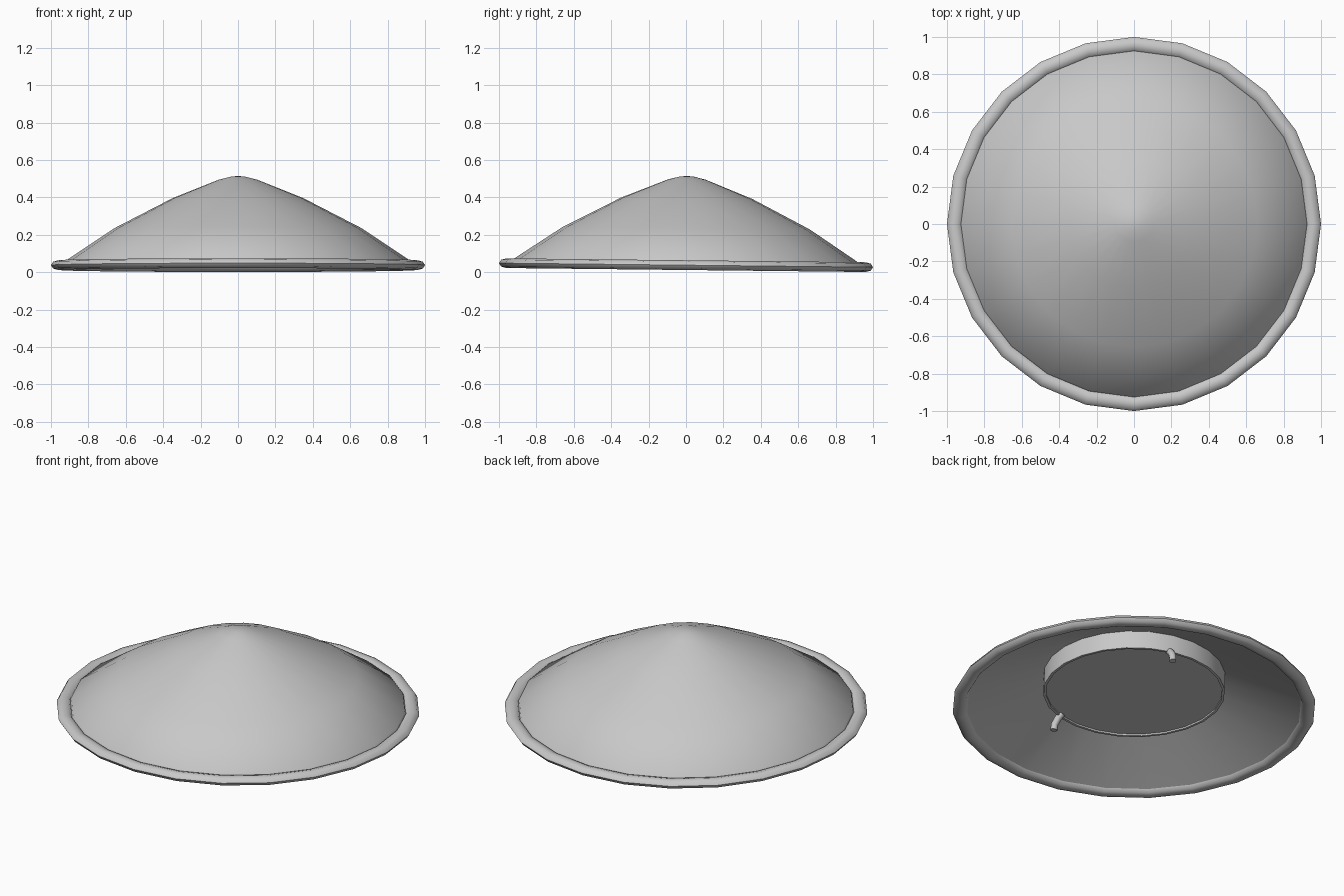
import bpy, bmesh, math
from mathutils import Vector, Matrix

SIDES = 24
TILT = Matrix.Translation((0, 0, 0.038)) @ Matrix.Rotation(-0.011, 4, 'X')

cube = bpy.data.objects.get("Cube")
if cube:
    bpy.data.objects.remove(cube)

grey = bpy.data.materials.new("plain_grey")
grey.use_nodes = True
colour = (0.58, 0.58, 0.58, 1)
grey.diffuse_color = colour
grey.node_tree.nodes["Principled BSDF"].inputs["Base Color"].default_value = colour


def finish(bm, name, angle):
    """Turn a bmesh into a smooth, slightly tilted object."""
    bmesh.ops.remove_doubles(bm, verts=bm.verts, dist=0.0005)
    bmesh.ops.recalc_face_normals(bm, faces=bm.faces)
    mesh = bpy.data.meshes.new(name)
    bm.to_mesh(mesh)
    bm.free()
    mesh.materials.append(grey)
    obj = bpy.data.objects.new(name, mesh)
    bpy.context.collection.objects.link(obj)
    obj.matrix_world = TILT
    bpy.ops.object.select_all(action='DESELECT')
    obj.select_set(True)
    bpy.context.view_layer.objects.active = obj
    bpy.ops.object.shade_smooth_by_angle(angle=math.radians(angle))


def lathe(name, profile, closed=False, angle=40):
    """Spin a radius/height profile around the vertical axis."""
    bm = bmesh.new()
    verts = [bm.verts.new((r, 0, z)) for r, z in profile]
    pairs = list(zip(verts, verts[1:]))
    if closed:
        pairs.append((verts[-1], verts[0]))
    edges = [bm.edges.new(p) for p in pairs]
    bmesh.ops.spin(bm, geom=verts + edges, cent=(0, 0, 0), axis=(0, 0, 1),
                   angle=math.tau, steps=SIDES)
    finish(bm, name, angle)


# Thick conical crown, from outer apex to brim and back underneath
lathe("hat_cone", [(0, 0.477), (0.04, 0.473), (0.1, 0.458), (0.35, 0.358),
                   (0.66, 0.198), (0.92, 0.025), (0.93, -0.005),
                   (0.5, 0.195), (0, 0.40)])

# Rounded brim edge
ring = [(0.96 + 0.04 * math.cos(a), 0.026 * math.sin(a))
        for a in (math.tau * i / 8 for i in range(8))]
lathe("brim_edge", ring, closed=True, angle=60)

# Head band with a slightly recessed flat lining
lathe("head_band", [(0.5, 0.21), (0.5, 0.09), (0.485, 0.09), (0.485, 0.1), (0, 0.1)])


def strap(name, side):
    """Short bent tube hanging from the head band."""
    bm = bmesh.new()
    out = Vector((0.28, side * 0.96, 0)).normalized()
    path = [(0.475, 0.105), (0.5, 0.085), (0.525, 0.05), (0.53, 0.015)]
    across = Vector((-out.y, out.x, 0))
    rings = []
    for i, (r, z) in enumerate(path):
        a, b = path[max(i - 1, 0)], path[min(i + 1, len(path) - 1)]
        along = (out * (b[0] - a[0]) + Vector((0, 0, b[1] - a[1]))).normalized()
        normal = along.cross(across)
        centre = out * r + Vector((0, 0, z))
        rings.append([bm.verts.new(centre + 0.02 * (across * math.cos(t) + normal * math.sin(t)))
                      for t in (math.tau * k / 8 for k in range(8))])
    for low, high in zip(rings, rings[1:]):
        for k in range(8):
            n = (k + 1) % 8
            bm.faces.new((low[k], low[n], high[n], high[k]))
    bm.faces.new(rings[0])
    bm.faces.new(rings[-1])
    finish(bm, name, 50)


strap("strap_front", -1)
strap("strap_back", 1)
